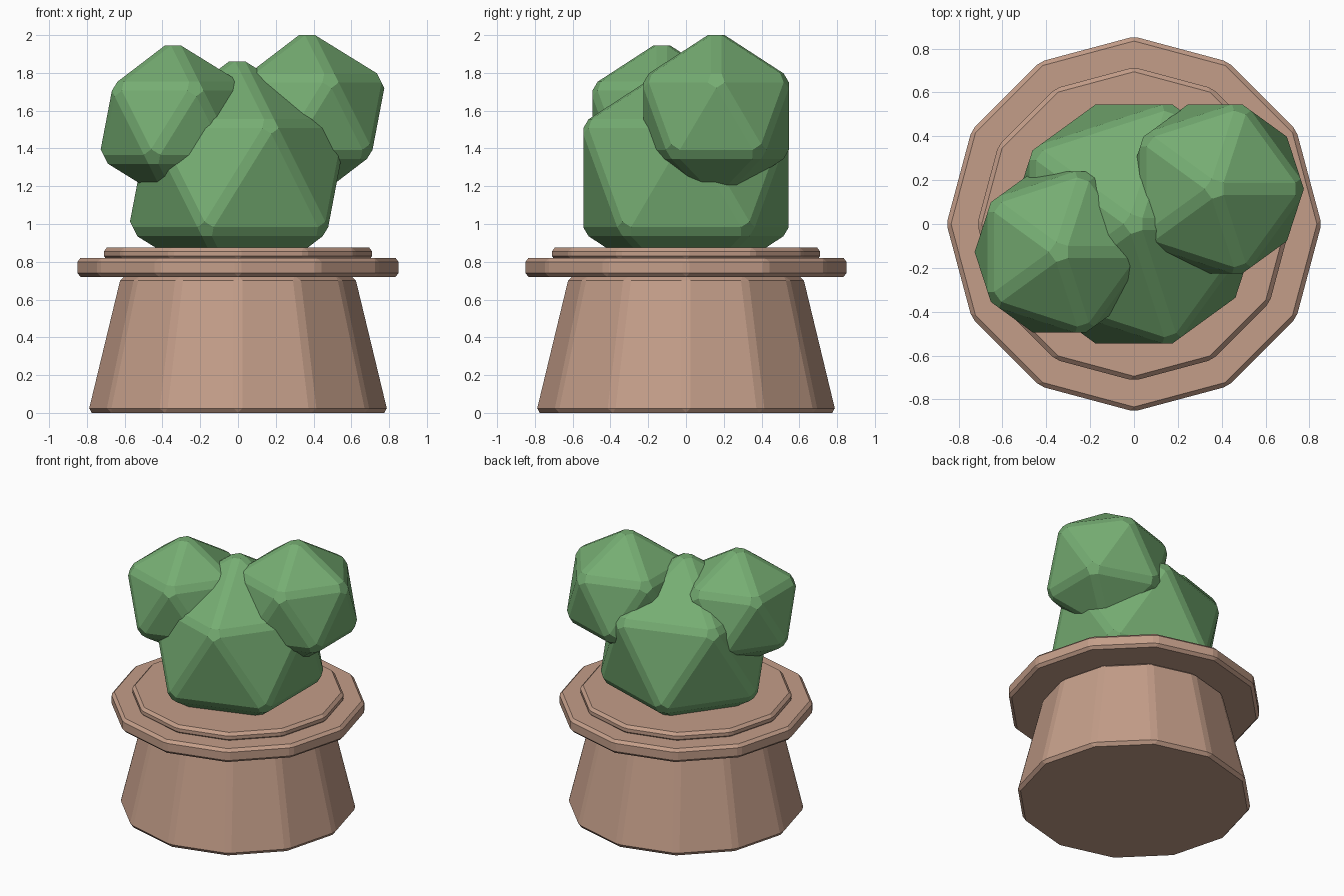
import bpy

if "Cube" in bpy.data.objects:
    bpy.data.objects.remove(bpy.data.objects["Cube"])


def material(name, color):
    m = bpy.data.materials.new(name)
    m.diffuse_color = (*color, 1)
    m.use_nodes = True
    m.node_tree.nodes["Principled BSDF"].inputs["Base Color"].default_value = m.diffuse_color
    return m


clay = material("clay", (0.55, 0.34, 0.25))
green = material("plant_green", (0.18, 0.42, 0.17))


def finish(name, mat, width):
    # chamfer every edge, keep faces flat
    ob = bpy.context.object
    ob.name = name
    ob.data.materials.append(mat)
    bev = ob.modifiers.new("chamfer", 'BEVEL')
    bev.width = width
    bev.segments = 1
    bev.limit_method = 'NONE'
    return ob


def ring(name, r_bottom, r_top, z0, z1, width):
    bpy.ops.mesh.primitive_cone_add(vertices=12, radius1=r_bottom, radius2=r_top,
                                    depth=z1 - z0, location=(0, 0, (z0 + z1) / 2))
    return finish(name, clay, width)


def ball(name, radius, loc):
    bpy.ops.mesh.primitive_ico_sphere_add(subdivisions=1, radius=radius, location=loc)
    return finish(name, green, 0.03)


# Pot: tapered body, wide rim, soil disc
ring("pot_body", 0.80, 0.625, 0.0, 0.725, 0.025)
ring("pot_rim", 0.855, 0.855, 0.72, 0.82, 0.02)
ring("soil_disc", 0.715, 0.715, 0.81, 0.875, 0.02)

# Plant: main body and two side growths
ball("plant_body", 0.652, (0, 0, 1.245))
ball("plant_arm_right", 0.465, (0.37, 0.16, 1.571))
ball("plant_arm_left", 0.445, (-0.34, -0.128, 1.536))
